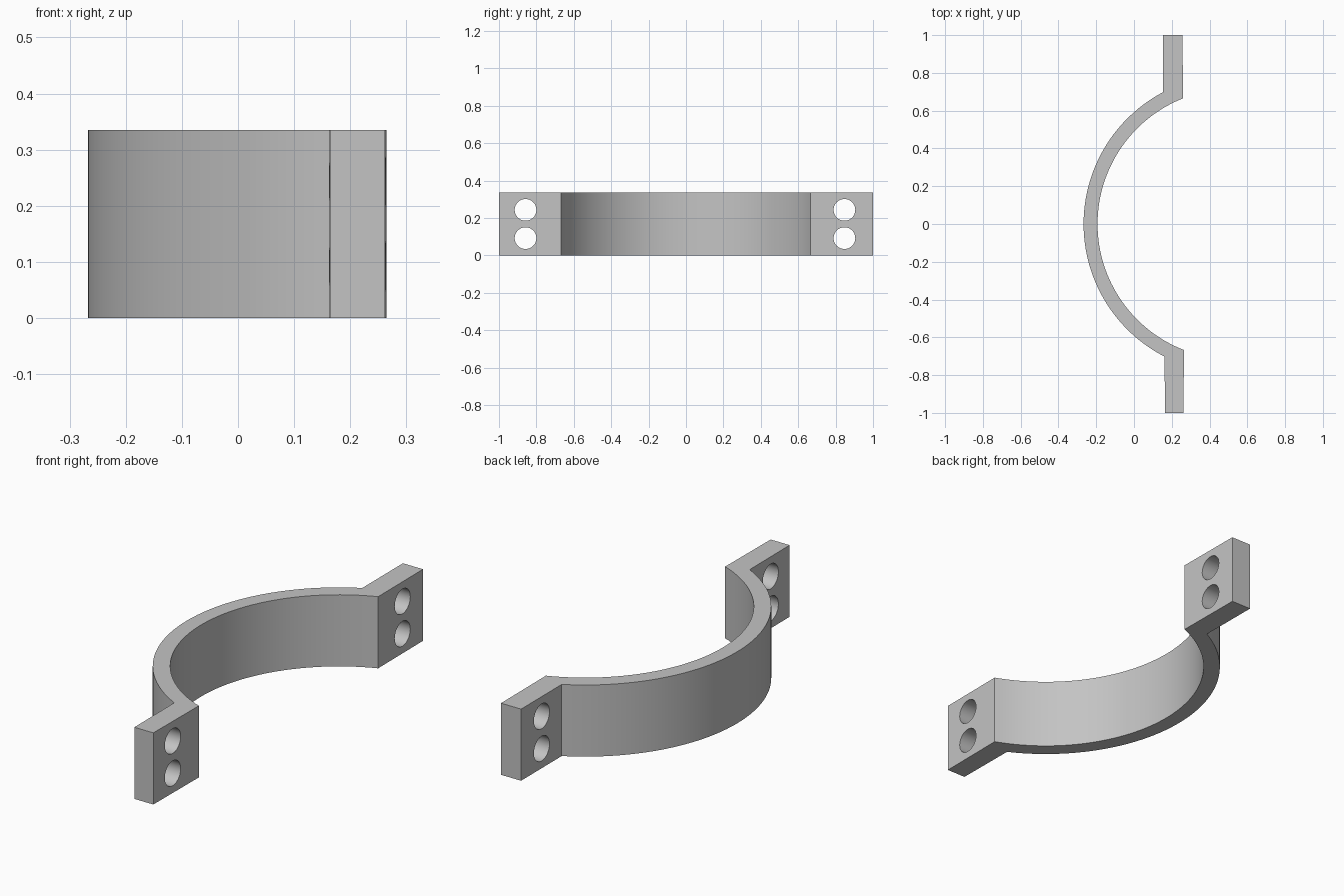
import bpy
import bmesh
import math
from mathutils import Matrix

cube = bpy.data.objects.get("Cube")
if cube:
    bpy.data.objects.remove(cube, do_unlink=True)

HEIGHT = 0.335
CENTRE_X, OUTER_R, INNER_R = 0.522, 0.789, 0.715
STEPS = 64

grey = bpy.data.materials.new("plain grey")
grey.use_nodes = True
colour = (0.55, 0.55, 0.55, 1)
grey.diffuse_color = colour
grey.node_tree.nodes["Principled BSDF"].inputs["Base Color"].default_value = colour


def add_object(name, bm):
    bmesh.ops.recalc_face_normals(bm, faces=bm.faces)
    mesh = bpy.data.meshes.new(name)
    bm.to_mesh(mesh)
    bm.free()
    mesh.materials.append(grey)
    obj = bpy.data.objects.new(name, mesh)
    bpy.context.collection.objects.link(obj)
    return obj


def arc(radius, start_y, end_y):
    """Points on the left-hand side of the ring, between two y values."""
    a, b = math.asin(start_y / radius), math.asin(end_y / radius)
    angles = [a + (b - a) * i / STEPS for i in range(STEPS + 1)]
    return [(CENTRE_X - radius * math.cos(t), radius * math.sin(t)) for t in angles]


# Clamp profile: curved band with a flat tab at each end
outer = [(0.164, -1)] + arc(OUTER_R, -0.702, 0.698) + [(0.153, 1)]
inner = [(0.262, -1)] + arc(INNER_R, -0.667, 0.665) + [(0.257, 1)]
bm = bmesh.new()
rows = [[bm.verts.new((x, y, 0)) for x, y in side] for side in (outer, inner)]
for i in range(len(outer) - 1):
    bm.faces.new((rows[0][i], rows[0][i + 1], rows[1][i + 1], rows[1][i]))
top = bmesh.ops.extrude_face_region(bm, geom=bm.faces[:])["geom"]
bmesh.ops.translate(bm, vec=(0, 0, HEIGHT),
                    verts=[v for v in top if isinstance(v, bmesh.types.BMVert)])
clamp = add_object("half_clamp", bm)

# Two bolt holes through each tab
bm = bmesh.new()
for y in (-0.858, 0.847):
    for z in (0.092, 0.243):
        place = Matrix.Translation((0.21, y, z)) @ Matrix.Rotation(math.pi / 2, 4, "Y")
        bmesh.ops.create_cone(bm, cap_ends=True, segments=48, radius1=0.058,
                              radius2=0.058, depth=0.3, matrix=place)
cutter = add_object("bolt_hole_cutter", bm)
cutter.hide_render = True

bpy.ops.object.select_all(action="DESELECT")
clamp.select_set(True)
bpy.context.view_layer.objects.active = clamp
holes = clamp.modifiers.new("bolt holes", "BOOLEAN")
holes.operation = "DIFFERENCE"
holes.solver = "EXACT"
holes.object = cutter
bpy.ops.object.modifier_apply(modifier=holes.name)
bpy.data.objects.remove(cutter, do_unlink=True)

bpy.ops.object.shade_smooth_by_angle(angle=math.radians(20))
